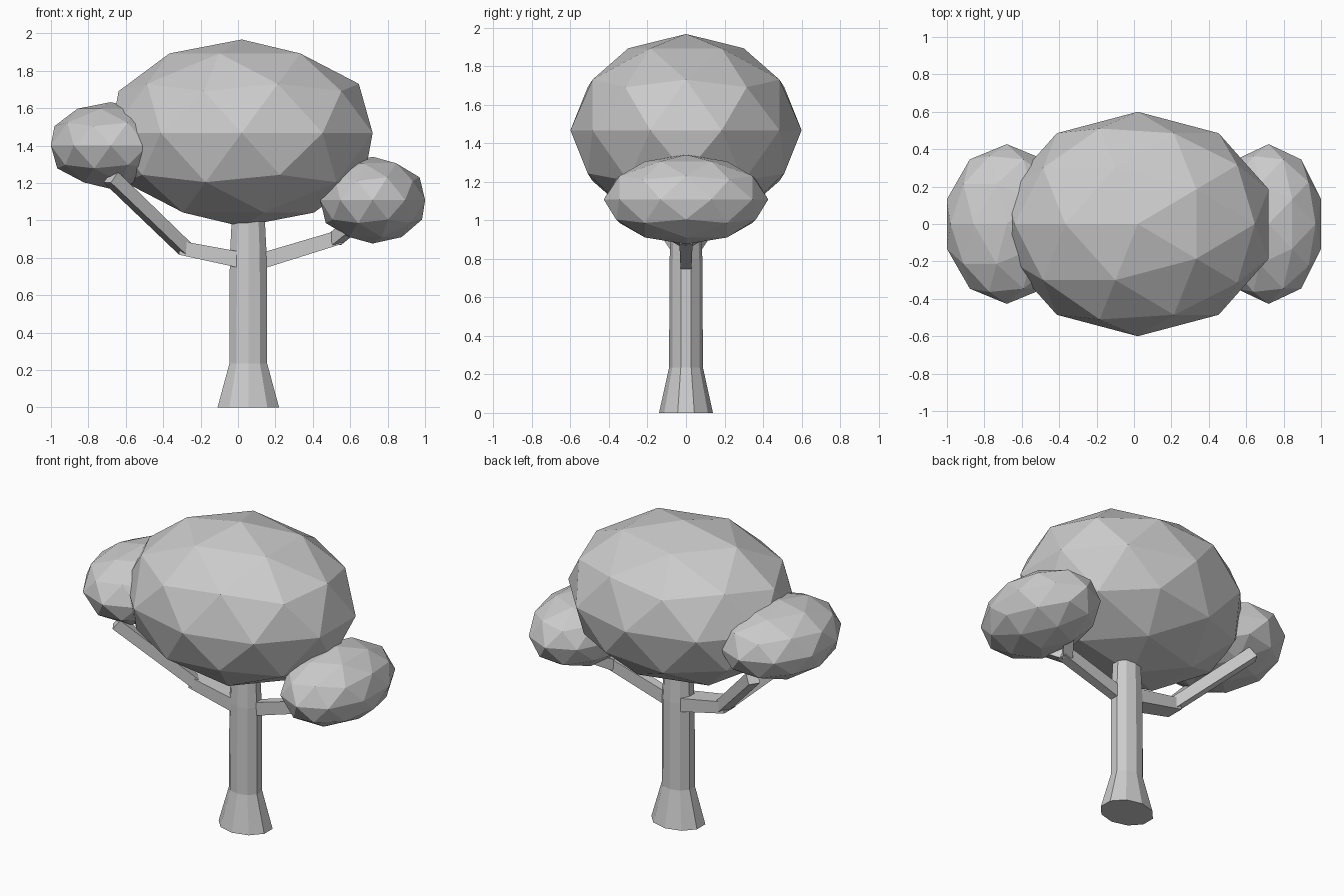
import bpy, bmesh, math
from mathutils import Vector, Matrix

cube = bpy.data.objects.get("Cube")
if cube:
    bpy.data.objects.remove(cube, do_unlink=True)

grey = bpy.data.materials.new("light_grey")
grey.use_nodes = True
COLOUR = (0.6, 0.6, 0.6, 1)
grey.diffuse_color = COLOUR
grey.node_tree.nodes["Principled BSDF"].inputs["Base Color"].default_value = COLOUR


def finish(name, bm):
    bmesh.ops.recalc_face_normals(bm, faces=bm.faces)
    mesh = bpy.data.meshes.new(name)
    bm.to_mesh(mesh)
    bm.free()
    mesh.materials.append(grey)
    obj = bpy.data.objects.new(name, mesh)
    bpy.context.collection.objects.link(obj)
    return obj


def loft(name, rings):
    """Skin a closed solid over rings of equal vertex count."""
    bm = bmesh.new()
    loops = [[bm.verts.new(p) for p in ring] for ring in rings]
    for a, b in zip(loops, loops[1:]):
        for i in range(len(a)):
            j = (i + 1) % len(a)
            bm.faces.new((a[i], a[j], b[j], b[i]))
    bm.faces.new(loops[0])
    bm.faces.new(loops[-1])
    return finish(name, bm)


def foliage(name, centre, radii):
    """Faceted leaf ball, squashed to its radii."""
    bm = bmesh.new()
    bmesh.ops.create_icosphere(bm, subdivisions=2, radius=1)
    turn = Matrix.Rotation(math.pi, 4, "Z")
    bm.transform(Matrix.Translation(centre) @ Matrix.Diagonal((*radii, 1)) @ turn)
    return finish(name, bm)


def beam(name, path):
    """Square limb along (centre, half width, half height) stations."""
    pts = [Vector(p) for p, _, _ in path]
    rings = []
    for i, (_, w, h) in enumerate(path):
        along = (pts[min(i + 1, len(pts) - 1)] - pts[max(i - 1, 0)]).normalized()
        side = along.cross(Vector((0, 0, 1))).normalized()
        up = side.cross(along)
        rings.append([pts[i] + side * w * a + up * h * b
                      for a, b in ((-1, -1), (1, -1), (1, 1), (-1, 1))])
    return loft(name, rings)


# Ten-sided trunk with a flared foot
def trunk_ring(z, rx, ry):
    angles = [math.radians(18 + 36 * i) for i in range(10)]
    return [(0.055 + rx * math.cos(a), ry * math.sin(a), z) for a in angles]


loft("trunk", [trunk_ring(0, 0.173, 0.14), trunk_ring(0.235, 0.106, 0.088),
               trunk_ring(0.8, 0.104, 0.085), trunk_ring(1.1, 0.088, 0.072)])

# Branches, each forking in two under its leaf ball
beam("right_branch", [((0.03, 0, 0.785), 0.068, 0.043),
                      ((-0.31, 0, 0.853), 0.06, 0.037)])
beam("left_branch", [((0.1, 0, 0.775), 0.028, 0.042),
                     ((0.55, 0, 0.912), 0.034, 0.038)])
for side, word in ((1, "back"), (-1, "front")):
    beam("right_fork_" + word, [((-0.28, side * 0.02, 0.845), 0.036, 0.034),
                                ((-0.68, side * 0.28, 1.23), 0.036, 0.036)])
    beam("left_fork_" + word, [((0.52, side * 0.01, 0.9), 0.03, 0.034),
                               ((0.68, side * 0.22, 1.03), 0.03, 0.034)])

# Leaf balls
foliage("crown", (0.02, 0, 1.467), (0.736, 0.6, 0.5))
foliage("right_leaf_ball", (-0.68, 0, 1.4), (0.337, 0.427, 0.232))
foliage("left_leaf_ball", (0.72, 0, 1.108), (0.295, 0.427, 0.232))
